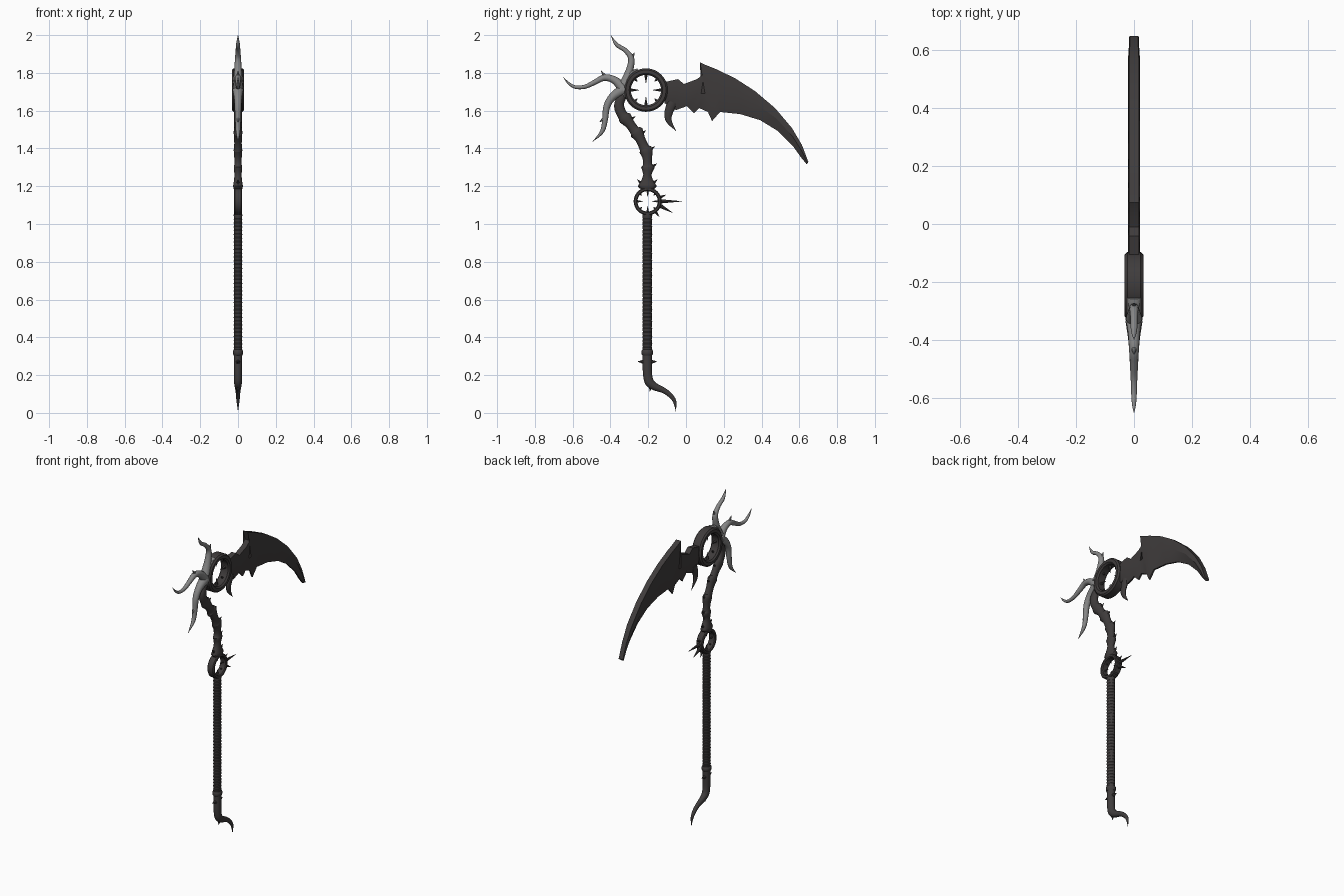
import bpy, bmesh, math
from mathutils import Vector


def material(name, rgb):
    m = bpy.data.materials.new(name)
    m.diffuse_color = (*rgb, 1)
    return m


DARK = material("dark iron", (0.05, 0.045, 0.045))
GREY = material("grey horn", (0.24, 0.24, 0.24))


def finish(name, verts, faces, mat, angle=35):
    me = bpy.data.meshes.new(name)
    me.from_pydata([tuple(v) for v in verts], [], faces)
    bm = bmesh.new()
    bm.from_mesh(me)
    bmesh.ops.recalc_face_normals(bm, faces=bm.faces)
    bm.to_mesh(me)
    bm.free()
    me.materials.append(mat)
    ob = bpy.data.objects.new(name, me)
    bpy.context.collection.objects.link(ob)
    bpy.ops.object.select_all(action='DESELECT')
    ob.select_set(True)
    bpy.context.view_layer.objects.active = ob
    bpy.ops.object.shade_smooth_by_angle(angle=math.radians(angle))
    return ob


def smooth_path(pts, k):
    """Catmull-Rom through (y, z, in-plane radius, x radius)."""
    out = []
    for i in range(len(pts) - 1):
        a, b = pts[max(i - 1, 0)], pts[i]
        c, d = pts[i + 1], pts[min(i + 2, len(pts) - 1)]
        for j in range(k):
            t = j / k
            out.append([0.5 * (2 * q + (r - p) * t + (2 * p - 5 * q + 4 * r - s) * t * t
                               + (3 * q - p - 3 * r + s) * t ** 3)
                        for p, q, r, s in zip(a, b, c, d)])
    return out + [list(pts[-1])]


def tube(name, pts, mat=DARK, n=12, k=4, flat=None):
    """Tapered tube in the x = 0 plane; flat = x radius (number or ratio function)."""
    full = [(y, z, r, flat(r) if flat else r) for y, z, r in pts]
    path = smooth_path(full, k) if k > 1 else full
    verts, faces = [], []
    for i, (y, z, r, rx) in enumerate(path):
        p, q = path[max(i - 1, 0)], path[min(i + 1, len(path) - 1)]
        t = Vector((q[0] - p[0], q[1] - p[1])).normalized()
        for j in range(n):
            a = 2 * math.pi * j / n
            u = max(r, 0.0008) * math.cos(a)
            verts.append((max(rx, 0.0008) * math.sin(a), y - t.y * u, z + t.x * u))
    for i in range(len(path) - 1):
        for j in range(n):
            j2 = (j + 1) % n
            faces.append((i * n + j, i * n + j2, (i + 1) * n + j2, (i + 1) * n + j))
    faces += [tuple(range(n)), tuple(range(len(verts) - n, len(verts)))]
    return finish(name, verts, faces, mat)


def ring(name, cy, cz, ro, ri, hx, n=48):
    b = (ro - ri) * 0.25
    prof = [(ro, -hx + b), (ro, hx - b), (ro - b, hx), (ri + b, hx),
            (ri, hx - b), (ri, -hx + b), (ri + b, -hx), (ro - b, -hx)]
    m = len(prof)
    verts = [(x, cy + r * math.cos(2 * math.pi * i / n), cz + r * math.sin(2 * math.pi * i / n))
             for i in range(n) for r, x in prof]
    faces = [(i * m + j, i * m + (j + 1) % m, (i + 1) % n * m + (j + 1) % m, (i + 1) % n * m + j)
             for i in range(n) for j in range(m)]
    finish(name, verts, faces, DARK)
    # inward teeth, alternately long and short
    for i in range(8):
        a = math.pi * i / 4
        tip = ri * (0.45 if i % 2 == 0 else 0.78)
        c, s = math.cos(a), math.sin(a)
        tube(name + "_tooth", [(cy + (ri + b) * c, cz + (ri + b) * s, ri * 0.13),
                               (cy + tip * c, cz + tip * s, 0)], n=6, k=1)


# Rings
ring("head_ring", -0.212, 1.709, 0.115, 0.08, 0.032)
ring("neck_ring", -0.203, 1.12, 0.074, 0.054, 0.022)

# Spikes outside the neck ring
for y0, z0, y1, z1, r in [(-0.135, 1.12, -0.022, 1.12, 0.011), (-0.14, 1.098, -0.072, 1.06, 0.012),
                          (-0.165, 1.07, -0.142, 1.038, 0.010), (-0.14, 1.14, -0.105, 1.155, 0.009)]:
    tube("neck_ring_spike", [(y0, z0, r), (y1, z1, 0)], n=8, k=1)

# Wrapped grip: saw-tooth coils facing up
coils, pts = 36, []
for i in range(coils):
    z = 0.33 + i * 0.02
    pts += [(-0.205, z, 0.0235), (-0.205, z + 0.016, 0.0265)]
tube("grip", pts + [(-0.205, 1.06, 0.024)], n=16, k=1, flat=lambda r: r * 0.87)

# Pommel: collar, side thorns and hooked tail
tube("pommel_collar", [(-0.205, 0.305, 0.026), (-0.205, 0.312, 0.031),
                       (-0.205, 0.328, 0.031), (-0.205, 0.335, 0.026)], n=16, k=1, flat=lambda r: r * 0.87)
tube("pommel_hook", [(-0.205, 0.33, 0.025), (-0.205, 0.26, 0.025), (-0.203, 0.2, 0.024),
                     (-0.193, 0.162, 0.024), (-0.163, 0.138, 0.02), (-0.12, 0.12, 0.015),
                     (-0.085, 0.095, 0.013), (-0.06, 0.06, 0.009), (-0.054, 0.008, 0)],
     n=16, flat=lambda r: r * 0.87)
for s in (-1, 1):
    tube("pommel_thorn", [(-0.205 + s * 0.015, 0.27, 0.014), (-0.205 + s * 0.05, 0.272, 0)], n=8, k=1)
tube("pommel_thorn", [(-0.185, 0.15, 0.013), (-0.192, 0.112, 0)], n=8, k=1)

# Vertebra-like neck
tube("neck", [(-0.205, 1.185, 0.035), (-0.205, 1.2, 0.05), (-0.205, 1.22, 0.038), (-0.205, 1.26, 0.021),
              (-0.202, 1.3, 0.036), (-0.203, 1.312, 0.025), (-0.205, 1.35, 0.025),
              (-0.212, 1.39, 0.037), (-0.22, 1.402, 0.027), (-0.242, 1.45, 0.026),
              (-0.262, 1.485, 0.038), (-0.272, 1.495, 0.027), (-0.297, 1.53, 0.026),
              (-0.322, 1.56, 0.036), (-0.335, 1.575, 0.027), (-0.352, 1.61, 0.027),
              (-0.352, 1.645, 0.025), (-0.325, 1.69, 0.018)],
     n=14, k=2, flat=lambda r: 0.014 + r * 0.25)
for y, z, dy, dz in [(-0.185, 1.3, 0.032, 0.02), (-0.195, 1.39, 0.03, 0.02), (-0.285, 1.5, -0.03, 0.02),
                     (-0.24, 1.475, 0.028, 0.02), (-0.302, 1.55, 0.035, 0.02), (-0.23, 1.21, -0.028, 0.025),
                     (-0.18, 1.21, 0.028, 0.025)]:
    tube("neck_thorn", [(y, z, 0.012), (y + dy, z + dz, 0)], n=8, k=1)

# Grey horns at the back of the head ring
horn = lambda r: r * 0.95 + 0.001
arc = []
for i in range(9):
    a = math.radians(112 + i * 11)
    arc.append((-0.212 + 0.117 * math.cos(a), 1.709 + 0.117 * math.sin(a),
                0.006 + 0.014 * math.sin(math.pi * i / 8)))
tube("horn_base", arc, GREY, flat=lambda r: 0.022)
tube("upper_horn", [(-0.325, 1.74, 0.028), (-0.3, 1.81, 0.02), (-0.29, 1.875, 0.016), (-0.322, 1.92, 0.012),
                    (-0.368, 1.95, 0.01), (-0.398, 2.0, 0)], GREY, flat=horn)
tube("rear_horn", [(-0.325, 1.705, 0.03), (-0.373, 1.758, 0.021), (-0.43, 1.775, 0.017),
                   (-0.48, 1.752, 0.014), (-0.534, 1.727, 0.011), (-0.587, 1.725, 0.009),
                   (-0.624, 1.748, 0.006), (-0.65, 1.778, 0)], GREY, flat=horn)
tube("lower_horn", [(-0.335, 1.71, 0.03), (-0.39, 1.672, 0.021), (-0.42, 1.62, 0.018),
                    (-0.428, 1.555, 0.015), (-0.444, 1.49, 0.011), (-0.495, 1.435, 0)], GREY, flat=horn)
for y0, z0, y1, z1 in [(-0.29, 1.87, -0.272, 1.91), (-0.425, 1.775, -0.45, 1.812),
                       (-0.43, 1.56, -0.458, 1.54), (-0.3, 1.83, -0.275, 1.85)]:
    tube("horn_prong", [(y0, z0, 0.013), (y1, z1, 0)], GREY, n=8, k=1)

# Blade: stations of (outer y, z, inner y, z, ridge position)
stations = [(-.115, 1.751, -.115, 1.64, .55), (-.042, 1.767, -.053, 1.603, .55), (-.011, 1.741, .005, 1.624, .52),
            (.058, 1.767, .042, 1.587, .55), (.095, 1.794, .069, 1.614, .58), (.074, 1.857, .116, 1.593, .63),
            (.106, 1.841, .138, 1.545, .54), (.159, 1.82, .18, 1.593, .56), (.259, 1.772, .286, 1.582, .5),
            (.365, 1.704, .392, 1.55, .47), (.471, 1.614, .487, 1.492, .45), (.561, 1.508, .566, 1.413, .45),
            (.614, 1.418, .608, 1.354, .45), (.648, 1.328, .638, 1.317, .45)]
verts, faces = [], []
for i, (oy, oz, iy, iz, t) in enumerate(stations):
    ry, rz = oy + (iy - oy) * t, oz + (iz - oz) * t
    k = 1 if i < 12 else 0.85
    verts += [(-.017 * k, oy, oz), (-.021 * k, ry, rz), (-.005, iy, iz),
              (.005, iy, iz), (.021 * k, ry, rz), (.017 * k, oy, oz)]
for i in range(len(stations) - 1):
    for j in range(6):
        j2 = (j + 1) % 6
        faces.append((i * 6 + j, i * 6 + j2, i * 6 + 6 + j2, i * 6 + 6 + j))
faces += [tuple(range(6)), tuple(range(len(verts) - 6, len(verts)))]
finish("blade", verts, faces, DARK, 20)

# Hook under the blade root
tube("blade_hook", [(-0.07, 1.645, 0.028), (-0.092, 1.59, 0.022), (-0.09, 1.545, 0.015), (-0.052, 1.492, 0)],
     flat=lambda r: r * 0.6)
